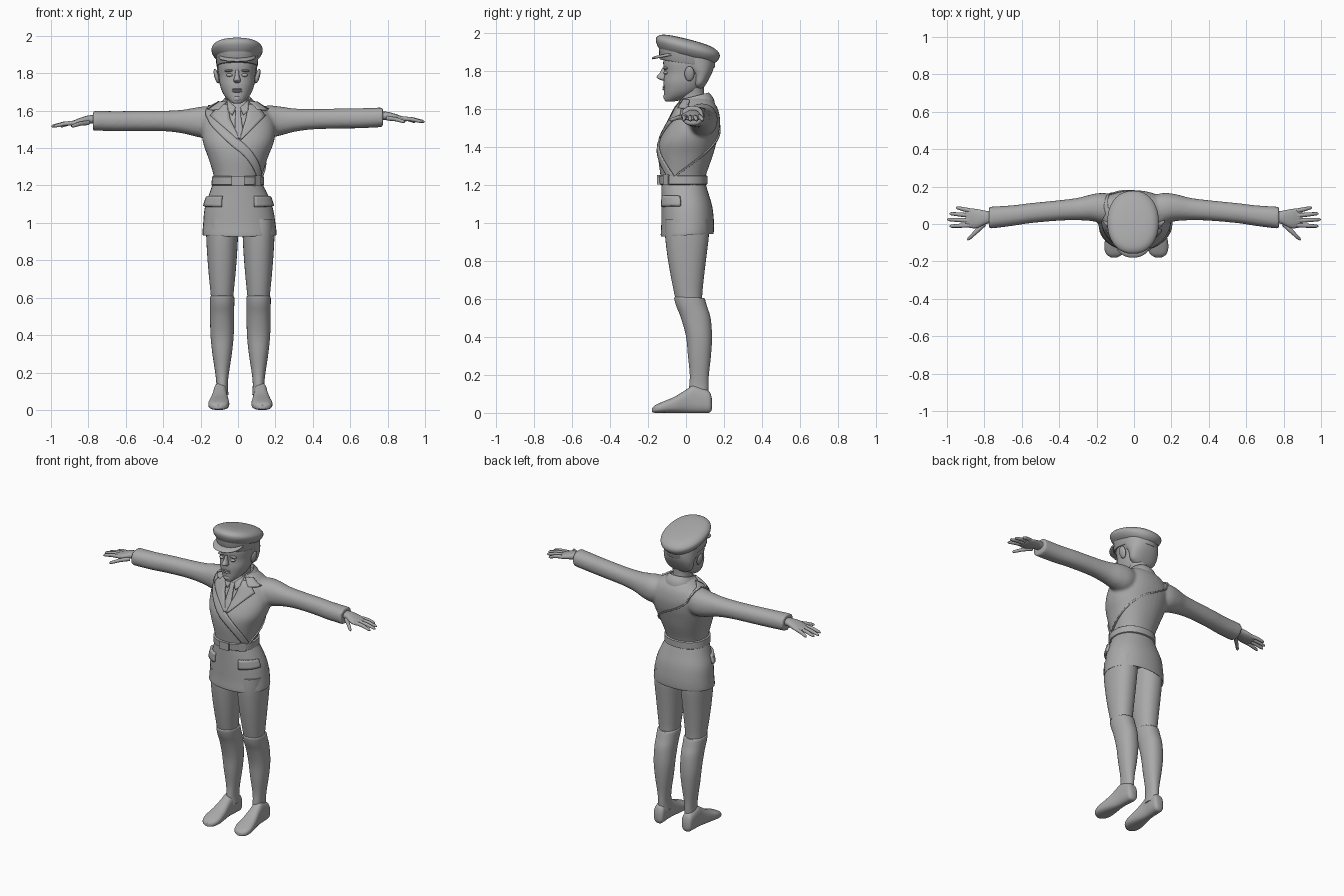
import bpy, bmesh, math
from mathutils import Vector

if "Cube" in bpy.data.objects:
    bpy.data.objects.remove(bpy.data.objects["Cube"])

grey = bpy.data.materials.new("plain grey")
grey.use_nodes = True
grey.diffuse_color = (0.4, 0.4, 0.4, 1)
grey.node_tree.nodes["Principled BSDF"].inputs["Base Color"].default_value = grey.diffuse_color


def finish(name, bm, angle=40):
    """Turn a bmesh into a smooth shaded object."""
    bmesh.ops.recalc_face_normals(bm, faces=bm.faces)
    mesh = bpy.data.meshes.new(name)
    bm.to_mesh(mesh)
    bm.free()
    mesh.materials.append(grey)
    mesh.shade_smooth()
    mesh.set_sharp_from_angle(angle=math.radians(angle))
    ob = bpy.data.objects.new(name, mesh)
    bpy.context.collection.objects.link(ob)
    return ob


def resample(sections, steps):
    """Catmull-Rom interpolation between cross-sections."""
    out = []
    pts = [Vector(s) for s in sections]
    for i in range(len(pts) - 1):
        b, c = pts[i], pts[i + 1]
        a, d = pts[max(i - 1, 0)], pts[min(i + 2, len(pts) - 1)]
        for k in range(steps):
            t = k / steps
            out.append(b + (c - a) * (t / 2) + (2 * a - 5 * b + 4 * c - d) * (t * t / 2)
                       + (3 * b - a - 3 * c + d) * (t ** 3 / 2))
    return out + [pts[-1]]


def ring_point(s, angle, power):
    """Point on a superellipse given by the extents in s; angle 0 is the front."""
    si, co = math.sin(angle), -math.cos(angle)
    u = math.copysign(abs(si) ** (2 / power), si)
    v = math.copysign(abs(co) ** (2 / power), co)
    return (s[1] + s[2]) / 2 + u * (s[2] - s[1]) / 2, (s[3] + s[4]) / 2 + v * (s[4] - s[3]) / 2


def add_loft(bm, sections, axis="z", steps=4, power=2.2, tilt=0, n=36):
    """Sections are (position, low a, high a, low b, high b) along an axis."""
    rings = []
    for s in resample(sections, steps):
        ring = []
        for k in range(n):
            a, b = ring_point(s, math.tau * k / n, power)
            t = s[0] + tilt * (b - (s[3] + s[4]) / 2)
            ring.append(bm.verts.new({"z": (a, b, t), "x": (t, a, b), "y": (a, t, b)}[axis]))
        rings.append(ring)
    for lo, hi in zip(rings, rings[1:]):
        for k in range(n):
            bm.faces.new((lo[k], lo[k - 1], hi[k - 1], hi[k]))
    bm.faces.new(rings[0])
    bm.faces.new(rings[-1])


def loft(name, sections, **kw):
    bm = bmesh.new()
    add_loft(bm, sections, **kw)
    return finish(name, bm)


def centred(rows, cx=0.0):
    """Rows of (position, half width, low b, high b)."""
    return [(t, cx - h, cx + h, lo, hi) for t, h, lo, hi in rows]


def blob(name, centre, size, rot=0):
    bm = bmesh.new()
    bmesh.ops.create_uvsphere(bm, u_segments=20, v_segments=12, radius=1)
    ob = finish(name, bm)
    ob.location, ob.scale, ob.rotation_euler = centre, size, (0, rot, 0)
    return ob


# Jacket body and sleeves, fused into one skin
TORSO = [(1.20, -.135, .13, -.13, .10), (1.25, -.13, .13, -.135, .105),
         (1.35, -.16, .16, -.147, .14), (1.42, -.185, .188, -.143, .16),
         (1.48, -.195, .2, -.118, .175), (1.54, -.195, .195, -.085, .18),
         (1.60, -.165, .165, -.055, .168), (1.64, -.11, .11, -.025, .142),
         (1.66, -.07, .07, -.01, .12)]
SLEEVE = [(.05, .03, .14, 1.50, 1.60), (.15, .0, .165, 1.455, 1.625),
          (.22, .015, .16, 1.463, 1.62), (.30, .02, .14, 1.483, 1.608),
          (.40, .018, .127, 1.495, 1.604), (.55, .005, .112, 1.498, 1.605),
          (.65, -.01, .10, 1.498, 1.605), (.775, -.026, .092, 1.503, 1.608)]


def sided(sections, s):
    """Mirror an arm section list, one arm riding slightly higher."""
    return [(s * t, a, b, lo + s * .012 * t, hi + s * .012 * t) for t, a, b, lo, hi in sections]


bm = bmesh.new()
add_loft(bm, TORSO)
for s in (-1, 1):
    add_loft(bm, sided(SLEEVE, s), axis="x")
jacket = finish("jacket", bm)
mod = jacket.modifiers.new("fuse", "REMESH")
mod.mode, mod.voxel_size, mod.use_smooth_shade = "VOXEL", .009, True
mod = jacket.modifiers.new("soften", "SMOOTH")
mod.factor, mod.iterations = .5, 5

skirt = loft("jacket_skirt", [(1.0, -.16, .17, -.10, .115), (.95, -.182, .196, -.122, .135),
             (.935, -.187, .203, -.13, .142), (.945, -.19, .206, -.133, .146),
             (1.0, -.186, .2, -.13, .147), (1.08, -.178, .186, -.13, .138),
             (1.15, -.155, .16, -.13, .118), (1.21, -.135, .13, -.13, .10)], steps=3, tilt=.05)

# Pieces that lie on the cloth
BODY = resample(TORSO, 6)


def surface(deg, z):
    """Point of the jacket body at a heading and height."""
    hi = next((i for i, r in enumerate(BODY) if r[0] >= z and i), len(BODY) - 1)
    a, b = BODY[hi - 1], BODY[hi]
    r = a.lerp(b, min(max((z - a[0]) / (b[0] - a[0]), 0), 1))
    x, y = ring_point(r, math.radians(deg), 2.2)
    return x, y, z


def front(x, z):
    """Jacket front point at given x and z."""
    rx = surface(90, z)[0]
    u = min(abs(x / rx), 1) ** 1.1
    return surface(math.copysign(math.degrees(math.asin(u)), x), z)


def panel(name, edge_a, edge_b, where, target, thick=.008, steps=10, across=4):
    """Cloth strip between two polylines, wrapped on the target."""
    def walk(edge):
        pts = [Vector(p) for p in edge]
        return [p.lerp(q, k / steps) for p, q in zip(pts, pts[1:]) for k in range(steps)] + [pts[-1]]
    bm = bmesh.new()
    rows = [[bm.verts.new(where(*p.lerp(q, j / across))) for j in range(across + 1)]
            for p, q in zip(walk(edge_a), walk(edge_b))]
    for r, q in zip(rows, rows[1:]):
        for j in range(across):
            bm.faces.new((r[j], r[j + 1], q[j + 1], q[j]))
    ob = finish(name, bm)
    wrap = ob.modifiers.new("wrap", "SHRINKWRAP")
    wrap.target, wrap.wrap_mode, wrap.offset = target, "ABOVE_SURFACE", .004
    solid = ob.modifiers.new("thickness", "SOLIDIFY")
    solid.thickness, solid.offset = thick, 0
    return ob


strap = [(65, 1.23), (0, 1.415), (-50, 1.57), (-85, 1.63), (-125, 1.59), (-180, 1.47), (-295, 1.23)]
panel("shoulder_strap", [(d + 5, z + .016) for d, z in strap],
      [(d - 5, z - .016) for d, z in strap], surface, jacket)
for s, side in ((-1, "right"), (1, "left")):
    panel(side + "_lapel", [(s * .055, 1.63), (s * .04, 1.55), (.005, 1.45)],
          [(s * .10, 1.625), (s * .145, 1.57), (.005 + s * .012, 1.445)], front, jacket, .012)
    panel(side + "_collar_tab", [(s * .06, 1.645), (s * .10, 1.60)],
          [(s * .10, 1.64), (s * .16, 1.60)], front, jacket, .014)
    panel(side + "_shirt_collar", [(s * .01, 1.61), (s * .03, 1.575)],
          [(s * .055, 1.65), (s * .055, 1.60)], front, jacket, .012)
    panel(side + "_pocket_flap", [(s * 28, 1.145), (s * 78, 1.15)], [(s * 28, 1.085), (s * 78, 1.092)],
          lambda d, z: (.2 * math.sin(math.radians(d)), -.16 * math.cos(math.radians(d)), z),
          skirt, .022)
panel("necktie", [(-.016, 1.61), (-.012, 1.585), (-.018, 1.50), (.0, 1.45)],
      [(.016, 1.61), (.014, 1.585), (.024, 1.50), (.01, 1.45)], front, jacket, .012)

loft("collar", centred([(1.60, .098, -.06, .152), (1.63, .094, -.055, .145), (1.66, .075, -.038, .125),
                        (1.665, .066, -.03, .115), (1.63, .06, -.025, .11)]), tilt=.25, steps=2)
loft("belt", [(1.20, -.137, .135, -.134, .106), (1.204, -.142, .14, -.141, .113),
              (1.246, -.139, .139, -.145, .114), (1.25, -.134, .134, -.138, .108)], steps=1)


def box(name, centre, size, turn=0):
    bm = bmesh.new()
    bmesh.ops.create_cube(bm, size=1)
    bmesh.ops.scale(bm, vec=size, verts=bm.verts)
    ob = finish(name, bm)
    ob.location, ob.rotation_euler.z = centre, turn
    return ob


box("belt_buckle", (0, -.144, 1.226), (.07, .016, .05))
box("strap_loop", (.103, -.102, 1.226), (.04, .016, .056), .75)

# Legs, stockings and shoes
for s, side in ((-1, "right"), (1, "left")):
    cx = .0125 + s * .0975
    loft(side + "_thigh", centred([(.58, .058, -.05, .085), (.63, .062, -.062, .086), (.72, .071, -.08, .095),
         (.82, .079, -.097, .107), (.93, .085, -.11, .12), (1.02, .085, -.11, .12)], cx))
    loft(side + "_stocking", centred([(.08, .034, .015, .115), (.14, .031, .017, .118), (.20, .037, .02, .12),
         (.30, .052, .01, .131), (.40, .062, .0, .137), (.50, .064, -.028, .13), (.56, .065, -.052, .112),
         (.60, .065, -.062, .1), (.608, .06, -.057, .095)], cx), tilt=-.04)
    shoe = [(.137, .018, .02, .07), (.125, .034, .002, .11), (.09, .037, 0, .13), (.04, .037, 0, .145),
            (0, .04, 0, .122), (-.06, .05, 0, .085), (-.12, .056, 0, .06), (-.16, .044, 0, .042),
            (-.178, .018, .004, .025)]
    loft(side + "_shoe", [r for t, h, lo, hi in shoe
         for r in centred([(t, h, lo, hi)], cx + s * (.012 - t * .05))], axis="y", power=2.6)

    # Hands
    loft(side + "_palm", sided([(.74, .005, .065, 1.535, 1.58), (.79, .0, .07, 1.54, 1.585),
         (.84, -.022, .08, 1.533, 1.573), (.88, -.02, .082, 1.528, 1.558),
         (.90, -.01, .07, 1.532, 1.552)], s), axis="x")
    curve = bpy.data.curves.new(side + "_fingers", "CURVE")
    curve.dimensions, curve.bevel_depth, curve.bevel_resolution, curve.use_fill_caps = "3D", .0125, 3, True
    for x0, y0, x1, y1 in ((.87, .07, .95, .088), (.87, .045, .985, .056), (.87, .018, .998, .024),
                           (.87, -.006, .985, -.012), (.80, -.0, .89, -.085)):
        spline = curve.splines.new("POLY")
        spline.points.add(3)
        for p, k, r in zip(spline.points, (0, .5, .92, 1), (1, .9, .7, .3)):
            z = 1.547 - .02 * k * k + .012 * s * s * s
            p.co, p.radius = (s * (x0 + (x1 - x0) * k), y0 + (y1 - y0) * k, z, 1), r
    curve.materials.append(grey)
    bpy.context.collection.objects.link(bpy.data.objects.new(side + "_fingers", curve))

    # Ears, eyes and brows
    blob(side + "_ear", (-.005 + s * .11, .018, 1.785), (.012, .026, .04), s * .25)
    blob(side + "_eye", (-.005 + s * .04, -.106, 1.79), (.018, .012, .009))
    blob(side + "_brow", (-.005 + s * .042, -.106, 1.814), (.026, .014, .007), s * .08)

# Head, neck and face
loft("neck", centred([(1.58, .064, -.04, .11), (1.65, .057, -.03, .098), (1.70, .06, -.035, .095),
                      (1.76, .07, -.03, .1)]))
loft("head", centred([(1.638, .018, -.105, -.07), (1.646, .034, -.113, -.03), (1.67, .06, -.115, .035),
     (1.70, .079, -.116, .075), (1.74, .092, -.118, .10), (1.79, .098, -.114, .128),
     (1.84, .104, -.120, .145), (1.90, .10, -.115, .14)], -.005))
loft("hair", centred([(1.705, .05, .04, .088), (1.73, .088, .035, .106), (1.78, .101, .025, .133),
     (1.82, .107, -.02, .147), (1.87, .109, -.07, .152)], -.005))
loft("nose", centred([(1.748, .010, -.122, -.1), (1.756, .018, -.143, -.1), (1.768, .018, -.155, -.1),
     (1.79, .011, -.138, -.1), (1.818, .009, -.124, -.1)], -.005), n=16)
for name, z, h in (("upper_lip", 1.714, .005), ("lower_lip", 1.703, .006)):
    blob(name, (-.005, -.112, z), (.027, .013, h))
blob("chin", (-.005, -.098, 1.664), (.026, .022, .02))

# Peaked cap
loft("cap_band", centred([(1.838, .108, -.136, .15), (1.842, .111, -.14, .153), (1.91, .113, -.143, .155)],
                         -.005), tilt=-.15, steps=1)
loft("cap_crown", centred([(1.88, .110, -.142, .154), (1.898, .127, -.153, .17), (1.92, .137, -.159, .178),
     (1.94, .132, -.152, .17), (1.957, .11, -.125, .14), (1.966, .07, -.075, .085),
     (1.968, .02, -.02, .03)], -.005), tilt=-.25)
loft("cap_peak", centred([(1.880, .094, -.175, .02), (1.884, .098, -.18, .02), (1.890, .098, -.178, .02),
                          (1.896, .09, -.165, .02)], -.005), tilt=.2, steps=2)
